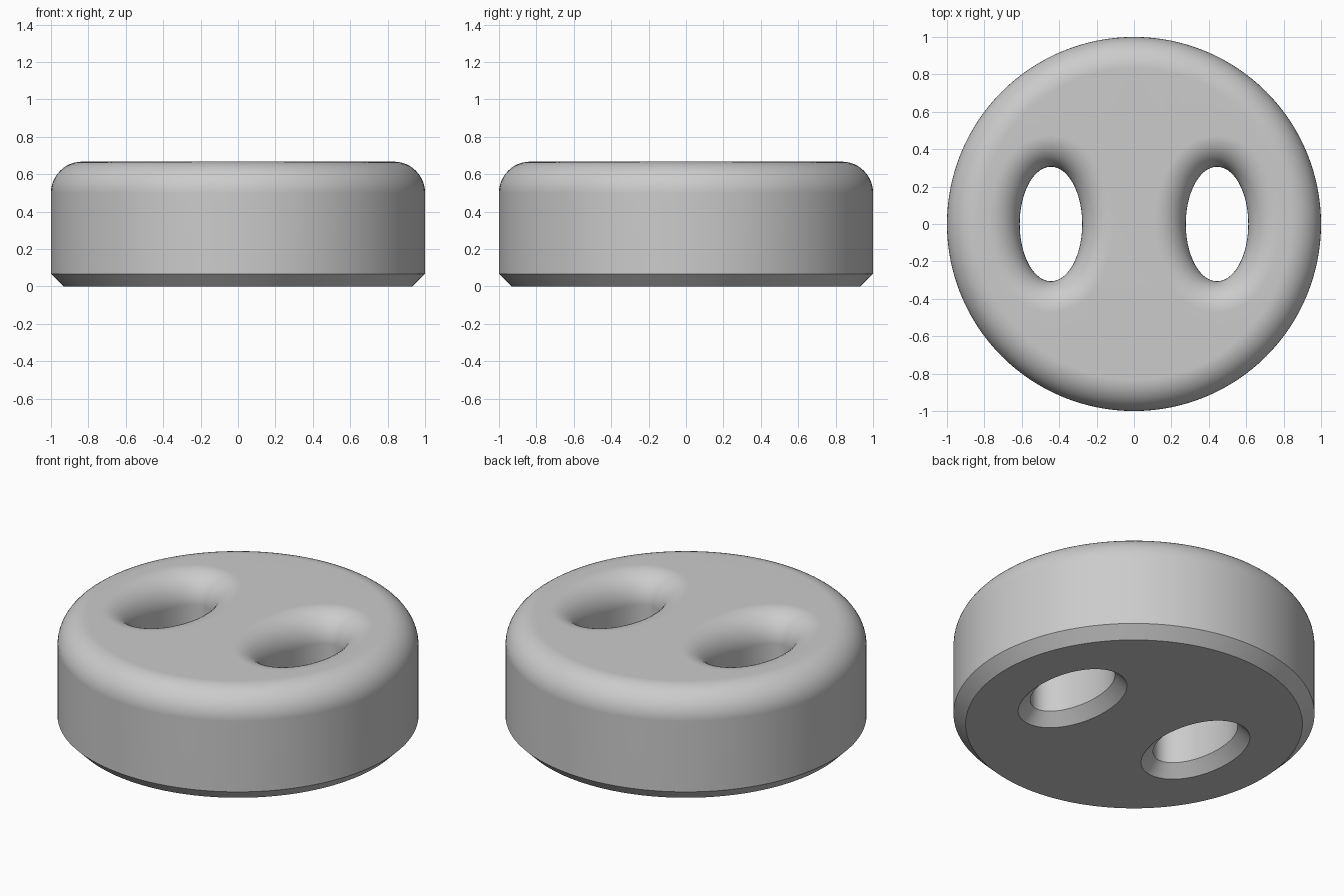
import bpy
import bmesh
from math import sin, cos, pi, hypot, radians

cube = bpy.data.objects.get("Cube")
if cube:
    bpy.data.objects.remove(cube, do_unlink=True)

HEIGHT = 0.667
FILLET = 0.167
CHAMFER = 0.067
HOLE_X = 0.444
HOLE_RX, HOLE_RY = 0.167, 0.306
STEPS = 12

# Wall profile from bottom to top: (inset into the material, z)
profile = [(CHAMFER, 0), (0, CHAMFER)]
for i in range(STEPS + 1):
    a = pi / 2 * i / STEPS
    profile.append((FILLET * (1 - cos(a)), HEIGHT - FILLET + FILLET * sin(a)))


def ring(bm, cx, rx, ry, offset, z, count):
    """Ellipse moved outward along its normals by offset."""
    verts = []
    for i in range(count):
        a = 2 * pi * i / count
        nx, ny = cos(a) / rx, sin(a) / ry
        n = hypot(nx, ny)
        verts.append(bm.verts.new((cx + rx * cos(a) + offset * nx / n,
                                   ry * sin(a) + offset * ny / n, z)))
    return verts


def wall(bm, cx, rx, ry, side, count):
    """Loft the profile around an ellipse; return its bottom and top rings."""
    rings = [ring(bm, cx, rx, ry, side * d, z, count) for d, z in profile]
    for low, high in zip(rings, rings[1:]):
        for i in range(count):
            j = (i + 1) % count
            bm.faces.new((low[i], low[j], high[j], high[i]))
    return rings[0], rings[-1]


# Outer wall and the two oval through holes
bm = bmesh.new()
walls = [wall(bm, 0, 1, 1, -1, 128)]
for x in (-HOLE_X, HOLE_X):
    walls.append(wall(bm, x, HOLE_RX, HOLE_RY, 1, 72))

# Flat bottom and top faces around the holes
for end, direction in ((0, -1), (1, 1)):
    edges = []
    for w in walls:
        loop = w[end]
        edges += [bm.edges.get((loop[i - 1], loop[i])) for i in range(len(loop))]
    bmesh.ops.triangle_fill(bm, use_beauty=True, edges=edges,
                            normal=(0, 0, direction))
bmesh.ops.recalc_face_normals(bm, faces=bm.faces[:])

mesh = bpy.data.meshes.new("button_body")
bm.to_mesh(mesh)
bm.free()
body = bpy.data.objects.new("button_body", mesh)
bpy.context.collection.objects.link(body)

# Plain grey material
grey = bpy.data.materials.new("plain grey")
grey.use_nodes = True
colour = (0.6, 0.6, 0.6, 1)
grey.diffuse_color = colour
grey.node_tree.nodes["Principled BSDF"].inputs["Base Color"].default_value = colour
mesh.materials.append(grey)

# Smooth fillets with crisp chamfers
bpy.ops.object.select_all(action="DESELECT")
body.select_set(True)
bpy.context.view_layer.objects.active = body
bpy.ops.object.shade_smooth_by_angle(angle=radians(30))
normals = body.modifiers.new("clean_normals", "WEIGHTED_NORMAL")
normals.keep_sharp = True
